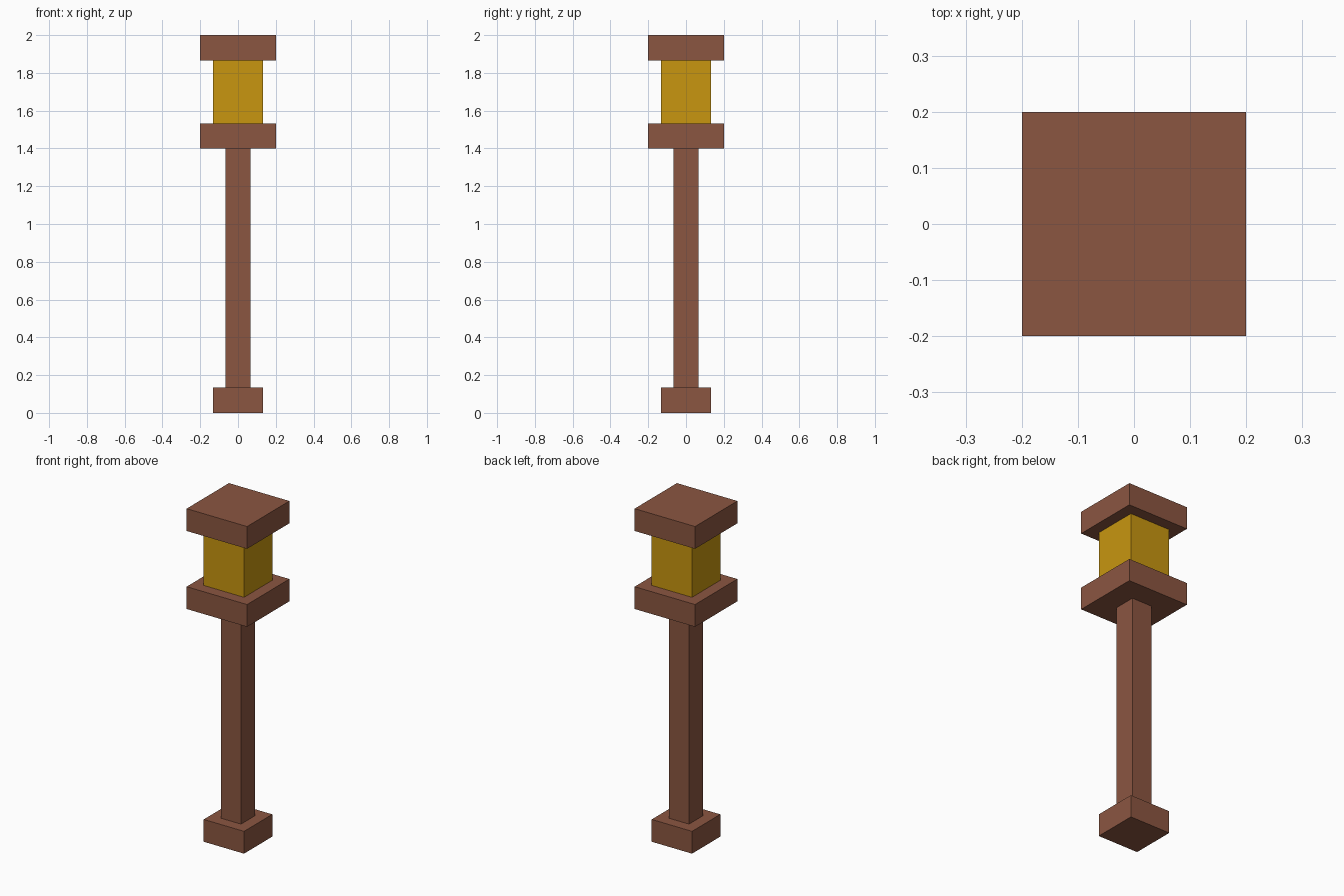
import bpy, bmesh

if "Cube" in bpy.data.objects:
    bpy.data.objects.remove(bpy.data.objects["Cube"])

U = 2 / 30  # block unit


def material(name, rgb):
    m = bpy.data.materials.new(name)
    m.diffuse_color = (*rgb, 1)
    m.use_nodes = True
    m.node_tree.nodes["Principled BSDF"].inputs["Base Color"].default_value = m.diffuse_color
    return m


brown = material("brown_wood", (0.258, 0.093, 0.053))
amber = material("amber_glass", (0.578, 0.305, 0.005))


def block(name, half, z0, z1, mat, open_ends=False):
    """Square block; open_ends drops caps that are hidden by neighbours."""
    bm = bmesh.new()
    bmesh.ops.create_cube(bm, size=1)
    for v in bm.verts:
        v.co.x *= 2 * half * U
        v.co.y *= 2 * half * U
        v.co.z = (z0 if v.co.z < 0 else z1) * U
    bm.normal_update()
    if open_ends:
        caps = [f for f in bm.faces if abs(f.normal.z) > 0.5]
        bmesh.ops.delete(bm, geom=caps, context='FACES_ONLY')
    mesh = bpy.data.meshes.new(name)
    bm.to_mesh(mesh)
    bm.free()
    mesh.materials.append(mat)
    obj = bpy.data.objects.new(name, mesh)
    bpy.context.collection.objects.link(obj)


# Lamp post, bottom to top
block("foot", 2, 0, 2, brown)
block("post", 1, 2, 21, brown, True)
block("lantern_base", 3, 21, 23, brown)
block("lantern_glass", 2, 23, 28, amber, True)
block("lantern_cap", 3, 28, 30, brown)
